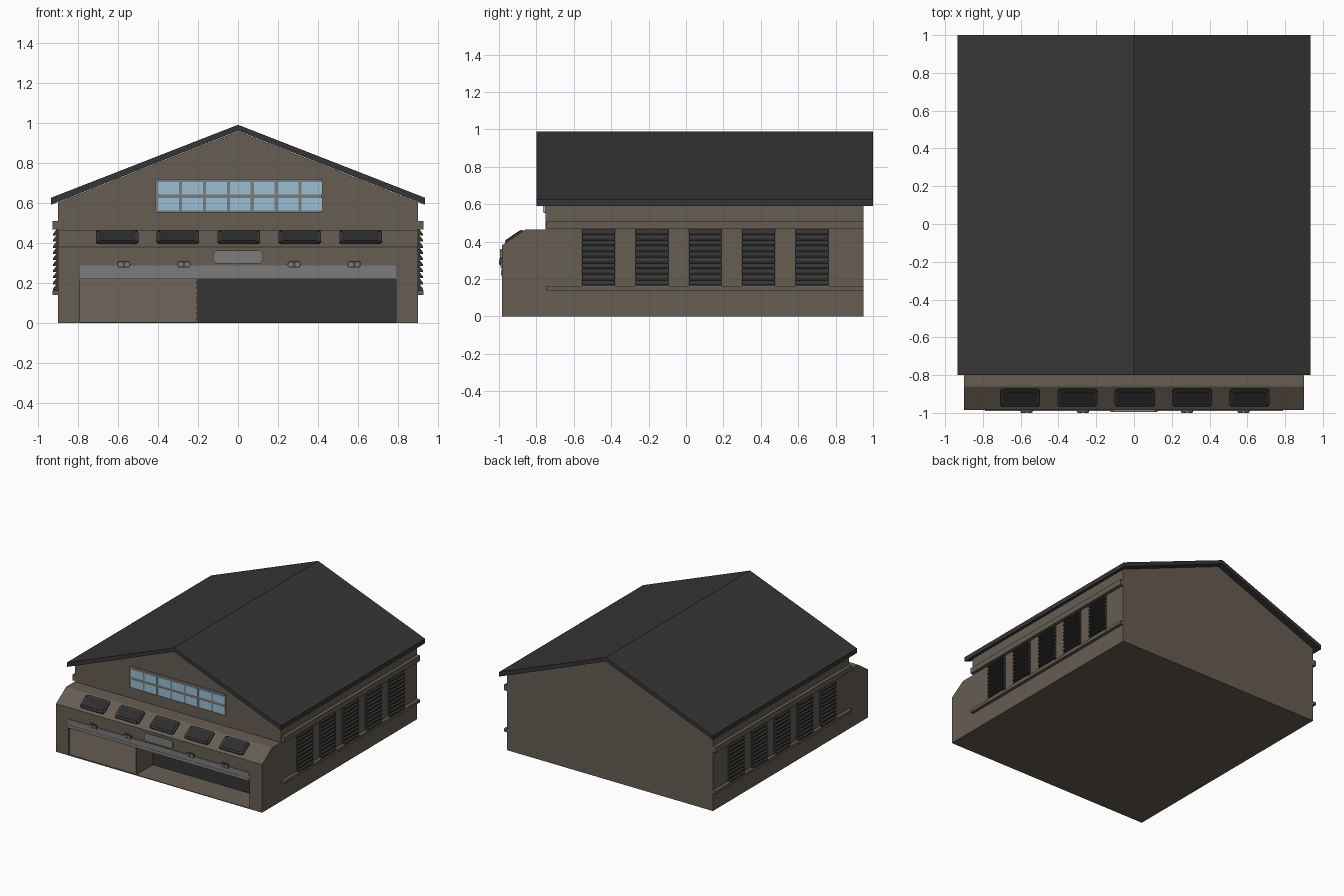
import bpy, bmesh, math
from mathutils import Matrix, Vector

cube = bpy.data.objects.get("Cube")
if cube:
    bpy.data.objects.remove(cube, do_unlink=True)


def material(name, rgb):
    m = bpy.data.materials.new(name)
    m.use_nodes = True
    m.diffuse_color = (*rgb, 1)
    m.node_tree.nodes["Principled BSDF"].inputs["Base Color"].default_value = (*rgb, 1)
    return m


WALL = material("taupe wall", (0.133, 0.11, 0.086))
DARK = material("charcoal", (0.036, 0.036, 0.036))
GLASS = material("tinted glass", (0.026, 0.026, 0.026))
STEEL = material("grey steel", (0.20, 0.20, 0.20))
PANE = material("pale blue pane", (0.32, 0.52, 0.65))
LAMP = material("lamp housing", (0.07, 0.063, 0.055))


def link(name, bm, mat):
    bmesh.ops.recalc_face_normals(bm, faces=bm.faces)
    me = bpy.data.meshes.new(name)
    bm.to_mesh(me)
    bm.free()
    me.materials.append(mat)
    ob = bpy.data.objects.new(name, me)
    bpy.context.collection.objects.link(ob)
    return ob


def prism(name, pts, axis, lo, hi, mat):
    """Extrude a 2D outline along x (points are y, z) or y (points are x, z)."""
    bm = bmesh.new()
    place = (lambda a, b: (lo, a, b)) if axis == "x" else (lambda a, b: (a, lo, b))
    face = bm.faces.new([bm.verts.new(place(*p)) for p in pts])
    ext = bmesh.ops.extrude_face_region(bm, geom=[face])["geom"]
    step = Vector((hi - lo, 0, 0) if axis == "x" else (0, hi - lo, 0))
    bmesh.ops.translate(bm, vec=step, verts=[v for v in ext if isinstance(v, bmesh.types.BMVert)])
    return link(name, bm, mat)


def box(name, x, y, z, mat):
    return prism(name, [(x[0], z[0]), (x[1], z[0]), (x[1], z[1]), (x[0], z[1])], "y", *y, mat)


def rounded(w, h, r, steps=3):
    """Outline of a rounded rectangle centred on the origin."""
    pts = []
    for i, (sx, sy) in enumerate([(1, 1), (-1, 1), (-1, -1), (1, -1)]):
        for k in range(steps + 1):
            a = math.pi / 2 * (i + k / steps)
            pts.append((sx * (w / 2 - r) + r * math.cos(a), sy * (h / 2 - r) + r * math.sin(a)))
    return pts


def circle(x, z, r, n=12):
    return [(x + r * math.cos(math.tau * i / n), z + r * math.sin(math.tau * i / n)) for i in range(n)]


# Main hall and pitched roof
prism("hall", [(-.9, 0), (.9, 0), (.9, .602), (0, .958), (-.9, .602)], "y", -.75, .95, WALL)
prism("roof", [(-.935, .59), (0, .96), (.935, .59), (.935, .625), (0, .99), (-.935, .625)],
      "y", -.8, 1, DARK)

# Front porch with a sloped brow and a wide door opening
porch = prism("porch", [(-.745, 0), (-.985, 0), (-.985, .38), (-.86, .465), (-.745, .465)],
              "x", -.9, .9, WALL)
cutter = box("opening_cutter", (-.79, .79), (-1.1, -.77), (.005, .25), WALL)
cut = porch.modifiers.new("opening", "BOOLEAN")
cut.object = cutter
cut.solver = "EXACT"
bpy.context.view_layer.objects.active = porch
bpy.ops.object.modifier_apply(modifier=cut.name)
bpy.data.objects.remove(cutter, do_unlink=True)
box("doorway_back", (-.79, .79), (-.778, -.768), (.006, .25), DARK)

# Closed roller door with a saw-tooth slatted face
slats = 9
face = []
for i in range(slats):
    z0, z1 = .005 + .23 * i / slats, .005 + .23 * (i + 1) / slats
    face += [(-.976, z0), (-.968, z1)]
prism("roller_door", face + [(-.95, .235), (-.95, .005)], "x", -.79, -.205, WALL)
box("door_divider", (-.21, -.2), (-.98, -.77), (.005, .24), WALL)

# Steel header over the doors
for i, (z0, z1, y) in enumerate([(.22, .243, -.989), (.243, .263, -.987), (.263, .288, -.991)]):
    box(f"door_header_{i}", (-.79, .79), (y, -.96), (z0, z1), STEEL)

# Name plate blank
prism("front_plate", [(x, z + .33) for x, z in rounded(.25, .064, .015, 1)], "y", -.994, -.98, STEEL)

# Twin lamps above the doors
for i, x in enumerate((-.57, -.27, .28, .58)):
    prism(f"lamp_{i}", [(x + a, z + .292) for a, z in rounded(.064, .036, .012)], "y", -.997, -.98, LAMP)
    for s in (-1, 1):
        prism(f"lamp_lens_{i}_{'right' if s < 0 else 'left'}", circle(x + s * .016, .292, .011),
              "y", -1, -.99, STEEL)

# Tinted windows on the sloped brow, modelled upright and tipped back
tilt = math.atan2(.125, .085)
for i in range(5):
    x = -.604 + .304 * i
    brow = Matrix.Translation((x, -.918, .4255)) @ Matrix.Rotation(-tilt, 4, "X")
    parts = [prism(f"brow_window_frame_{i}", rounded(.212, .112, .018), "y", -.009, .004, DARK),
             prism(f"brow_window_glass_{i}", rounded(.178, .08, .012), "y", -.012, 0, GLASS)]
    for sx in (-1, 1):
        for sz in (-1, 1):
            parts.append(prism(f"brow_window_bolt_{i}", circle(sx * .094, sz * .044, .005, 6),
                               "y", -.012, 0, DARK))
    for p in parts:
        p.matrix_world = brow

# Gable window: frame, panes in two rows of seven
box("gable_window_frame", (-.415, .42), (-.762, -.745), (.553, .72), STEEL)
for i in range(7):
    for j, (z0, z1) in enumerate([(.562, .625), (.642, .704)]):
        x = -.347 + .1195 * i
        box(f"gable_pane_{i}_{j}", (x - .052, x + .052), (-.765, -.755), (z0, z1), PANE)

# Side rails and louvred vents on both walls
for s, side in ((1, "left"), (-1, "right")):
    def out(a, b):
        return tuple(sorted((s * a, s * b)))
    box(f"{side}_upper_rail", out(.89, .926), (-.745, .95), (.467, .51), WALL)
    box(f"{side}_lower_rail", out(.89, .926), (-.745, .95), (.14, .163), WALL)
    for i in range(5):
        y = -.468 + .2855 * i
        outline = [(s * .89, .163)]
        for k in range(10):
            z = .163 + .0304 * k
            outline += [(s * .924, z), (s * .924, z + .008), (s * .907, z + .0304)]
        outline.append((s * .89, .467))
        prism(f"{side}_louvre_{i}", outline, "y", y - .088, y + .088, DARK)
